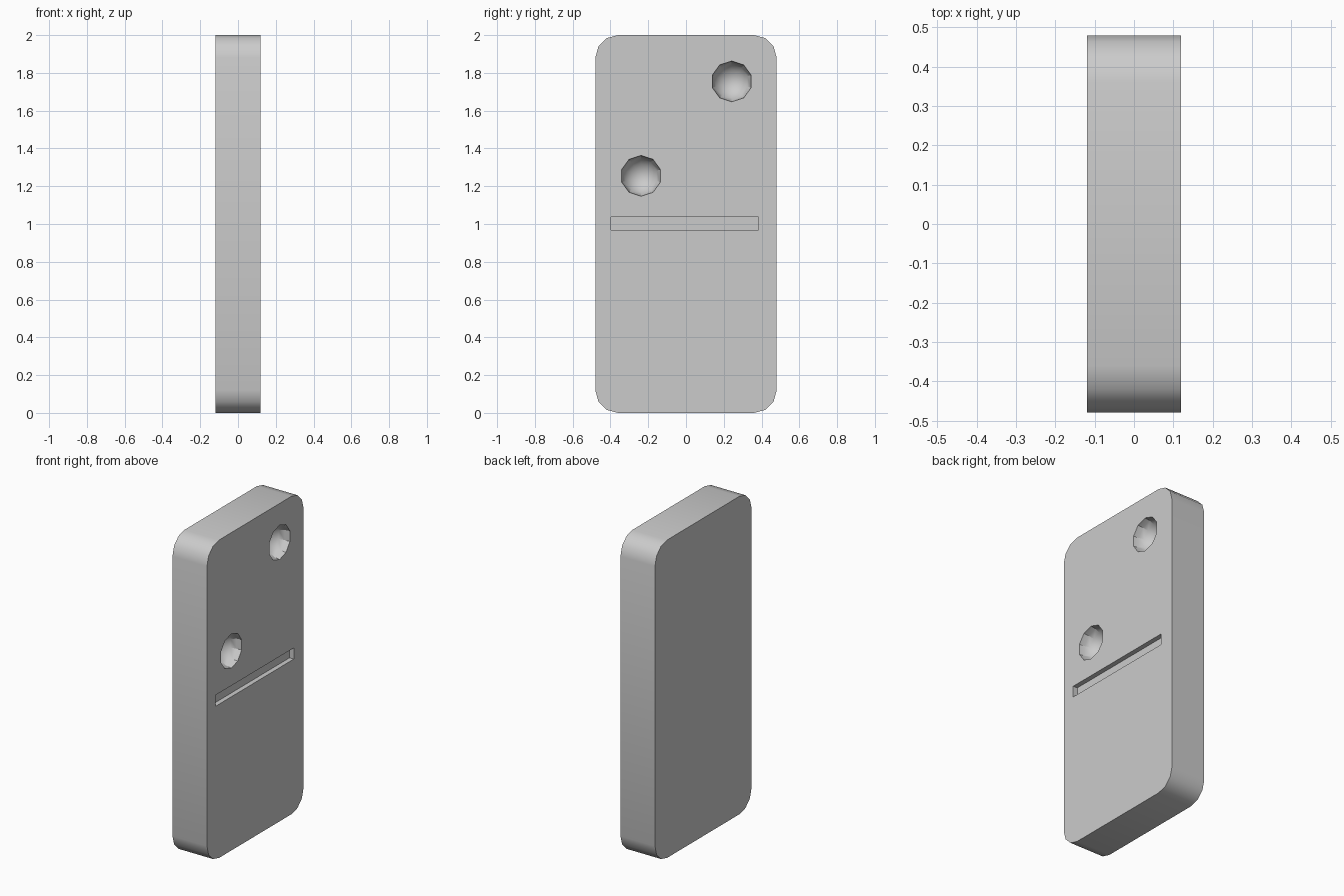
import bpy, bmesh, math
from mathutils import Matrix

if "Cube" in bpy.data.objects:
    bpy.data.objects.remove(bpy.data.objects["Cube"])

HX, HY, H = 0.12, 0.48, 2.0
R, SEG = 0.12, 3


def finish(bm, name):
    bmesh.ops.recalc_face_normals(bm, faces=bm.faces[:])
    me = bpy.data.meshes.new(name)
    bm.to_mesh(me)
    bm.free()
    ob = bpy.data.objects.new(name, me)
    bpy.context.collection.objects.link(ob)
    return ob


def box(name, size, loc):
    bm = bmesh.new()
    bmesh.ops.create_cube(bm, size=1, matrix=Matrix.Translation(loc) @ Matrix.Diagonal((*size, 1)))
    return finish(bm, name)


def pip(name, y, z):
    # ten-sided ball with its pole facing out of the tile
    bm = bmesh.new()
    m = Matrix.Translation((HX, y, z)) @ Matrix.Rotation(math.pi / 2, 4, 'Y')
    bmesh.ops.create_uvsphere(bm, u_segments=10, v_segments=10, radius=0.108,
                              matrix=m @ Matrix.Rotation(math.pi / 2, 4, 'Z'))
    return finish(bm, name)


# Tile body: rounded rectangle extruded through its thickness
bm = bmesh.new()
verts = []
for i, (sy, sz) in enumerate([(1, 1), (-1, 1), (-1, -1), (1, -1)]):
    for k in range(SEG + 1):
        a = (i + k / SEG) * math.pi / 2
        verts.append(bm.verts.new((-HX, sy * (HY - R) + R * math.cos(a),
                                   H / 2 + sz * (H / 2 - R) + R * math.sin(a))))
face = bm.faces.new(verts)
ext = bmesh.ops.extrude_face_region(bm, geom=[face])
bmesh.ops.translate(bm, vec=(2 * HX, 0, 0),
                    verts=[g for g in ext['geom'] if isinstance(g, bmesh.types.BMVert)])
if face.is_valid and len([f for f in bm.faces if len(f.verts) > 4]) < 2:
    bm.faces.new(verts)
tile = finish(bm, "tile_body")

# Recesses: two pips and the dividing groove
cutters = [pip("upper_pip_cutter", 0.242, 1.755), pip("lower_pip_cutter", -0.238, 1.255),
           box("groove_cutter", (0.06, 0.78, 0.07), (HX, -0.006, 1.002))]
for c in cutters:
    mod = tile.modifiers.new(c.name, 'BOOLEAN')
    mod.operation = 'DIFFERENCE'
    mod.solver = 'EXACT'
    mod.object = c
    c.hide_render = True
bpy.context.view_layer.objects.active = tile
tile.select_set(True)
for c in cutters:
    bpy.ops.object.modifier_apply(modifier=c.name)
    bpy.data.objects.remove(c)

# Smooth only the gentle bends of the outer rim; pips stay faceted
for p in tile.data.polygons:
    c = p.center
    p.use_smooth = abs(p.normal.x) < 0.01 and (abs(c.y) > HY - R or c.z < R or c.z > H - R)
tile.data.set_sharp_from_angle(angle=math.radians(31))
